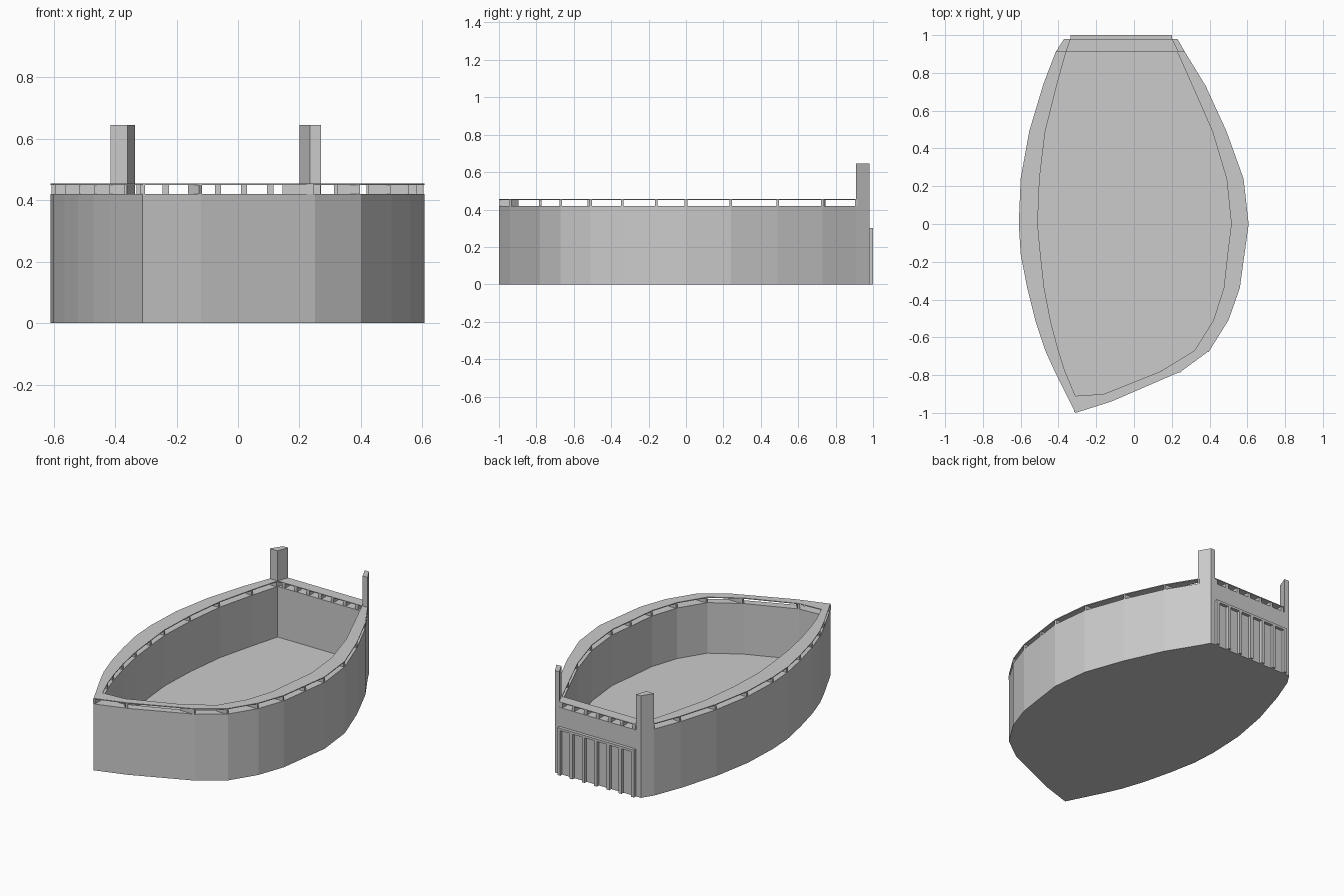
import bpy, bmesh
from mathutils import Vector

if "Cube" in bpy.data.objects:
    bpy.data.objects.remove(bpy.data.objects["Cube"])

# paired plan stations: outer x, outer y, inner x, inner y (bow, right side, stern, left side)
PLAN = [
    (-.31, -1, -.31, -.91), (-.12, -.94, -.16, -.90), (.25, -.78, .14, -.78),
    (.40, -.67, .32, -.67), (.50, -.51, .42, -.51), (.56, -.34, .475, -.34),
    (.585, -.16, .495, -.16), (.607, 0, .515, 0), (.58, .24, .49, .24),
    (.49, .49, .415, .49), (.38, .73, .31, .73), (.27, .91, .23, .91),
    (.23, .98, .23, .91), (-.37, .98, -.36, .91), (-.415, .91, -.36, .91),
    (-.48, .74, -.41, .73), (-.555, .49, -.47, .49), (-.60, .24, -.50, .24),
    (-.61, 0, -.51, 0), (-.60, -.16, -.495, -.16), (-.565, -.34, -.475, -.34),
    (-.52, -.52, -.44, -.52), (-.47, -.67, -.40, -.67), (-.42, -.78, -.365, -.78)]
N = len(PLAN)


def finish(name, bm):
    bmesh.ops.remove_doubles(bm, verts=bm.verts, dist=1e-5)
    bmesh.ops.recalc_face_normals(bm, faces=bm.faces)
    me = bpy.data.meshes.new(name)
    bm.to_mesh(me)
    bm.free()
    ob = bpy.data.objects.new(name, me)
    bpy.context.collection.objects.link(ob)


def loop(bm, inner, z):
    k = 2 if inner else 0
    return [bm.verts.new((p[k], p[k + 1], z)) for p in PLAN]


def bridge(bm, a, b):
    for i in range(N):
        j = (i + 1) % N
        bm.faces.new((a[i], a[j], b[j], b[i]))


def prism(bm, pts, z0, z1):
    lo = [bm.verts.new((x, y, z0)) for x, y in pts]
    hi = [bm.verts.new((x, y, z1)) for x, y in pts]
    bm.faces.new(lo[::-1])
    bm.faces.new(hi)
    for i in range(len(pts)):
        j = (i + 1) % len(pts)
        bm.faces.new((lo[i], lo[j], hi[j], hi[i]))


def strut(bm, o, i, w, z0, z1):
    o, i = Vector(o), Vector(i)
    d = (o - i).normalized()
    n = Vector((-d.y, d.x)) * w / 2
    prism(bm, [o + n, i + n, i - n, o - n], z0, z1)


# hull: thick wall, inner floor and flat bottom
bm = bmesh.new()
loops = [loop(bm, False, 0), loop(bm, False, .42), loop(bm, True, .42), loop(bm, True, .1)]
for a, b in zip(loops, loops[1:]):
    bridge(bm, a, b)
bm.faces.new(loops[0])
bm.faces.new(loops[3])
finish("hull", bm)

# thin gunwale rail floating over the hull edge
bm = bmesh.new()
loops = [loop(bm, False, .45), loop(bm, False, .455), loop(bm, True, .455), loop(bm, True, .45)]
for a, b in zip(loops, loops[1:] + loops[:1]):
    bridge(bm, a, b)
finish("top_rail", bm)

# short struts carrying the rail, at each station and along the stern
bm = bmesh.new()
for n, (ox, oy, ix, iy) in enumerate(PLAN):
    if n not in (12, 13):
        o, i = Vector((ox, oy)), Vector((ix, iy))
        strut(bm, o.lerp(i, .04), i.lerp(o, .04), .014, .42, .451)
for k in range(7):
    x = -.32 + k * .085
    strut(bm, (x, .977), (x, .913), .02, .42, .451)
finish("rail_struts", bm)

# two stern posts
for name, pts in (("stern_post_left", [(-.415, .91), (-.36, .91), (-.335, .98), (-.37, .98)]),
                  ("stern_post_right", [(.235, .91), (.27, .91), (.23, .98), (.2, .98)])):
    bm = bmesh.new()
    prism(bm, pts, .42, .645)
    finish(name, bm)

# stern battens under a top bar
bm = bmesh.new()
for k in range(7):
    x = -.325 + k * .515 / 6
    strut(bm, (x, 1), (x, .975), .02, 0, .29)
prism(bm, [(-.335, .975), (.2, .975), (.2, 1), (-.335, 1)], .285, .3)
finish("stern_battens", bm)
